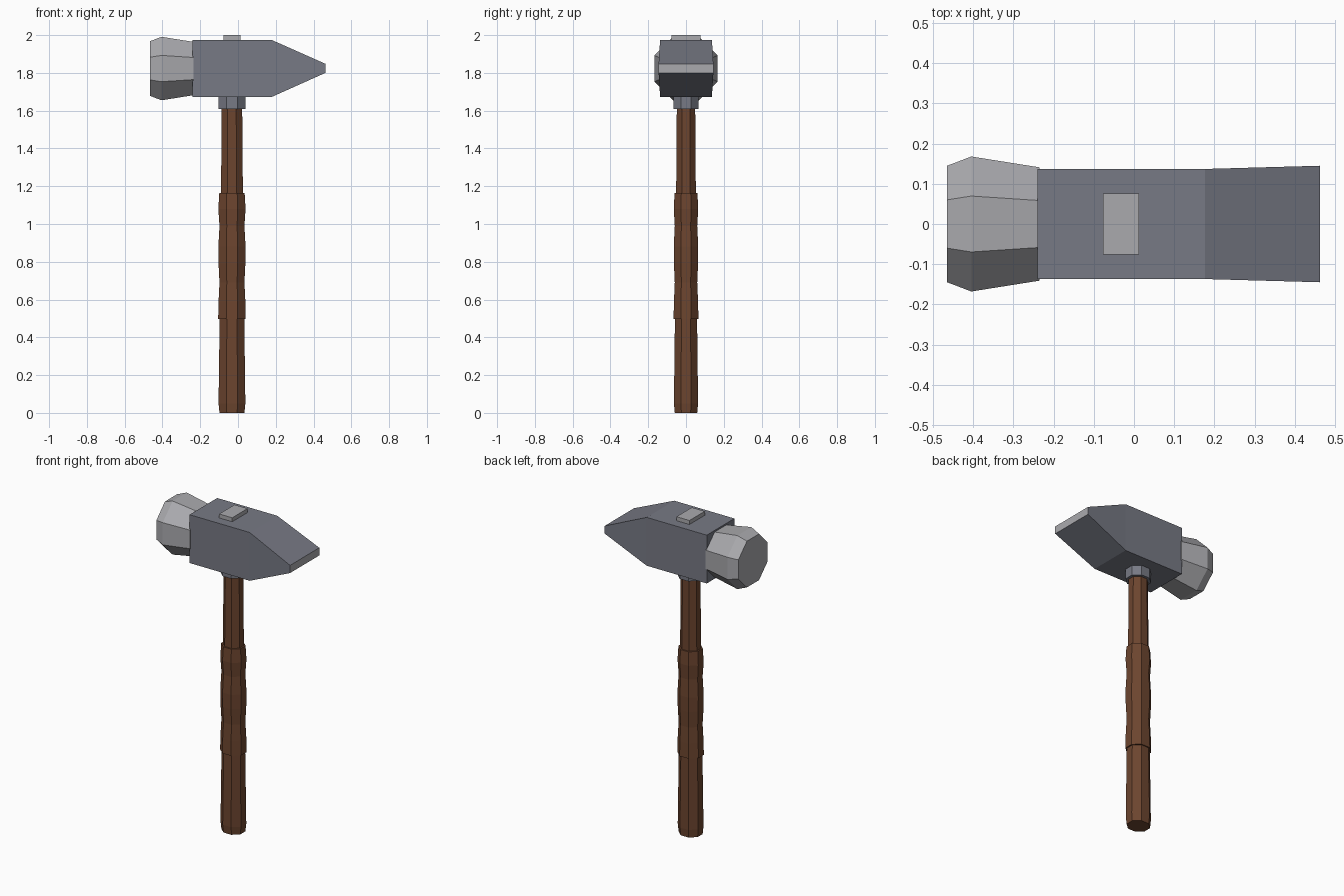
import bpy, bmesh, math
from mathutils import Vector

if "Cube" in bpy.data.objects:
    bpy.data.objects.remove(bpy.data.objects["Cube"], do_unlink=True)

SHAFT_X = -0.032   # handle axis
HEAD_Z = 1.823     # striking axis


def material(name, rgb):
    m = bpy.data.materials.new(name)
    m.use_nodes = True
    color = (*rgb, 1)
    m.diffuse_color = color
    m.node_tree.nodes["Principled BSDF"].inputs["Base Color"].default_value = color
    return m


wood = material("brown wood", (0.15, 0.059, 0.028))
dark_steel = material("dark steel", (0.185, 0.193, 0.232))
light_steel = material("light steel", (0.40, 0.40, 0.42))


def finish(name, bm, *mats):
    bmesh.ops.recalc_face_normals(bm, faces=bm.faces)
    mesh = bpy.data.meshes.new(name)
    bm.to_mesh(mesh)
    bm.free()
    for m in mats:
        mesh.materials.append(m)
    obj = bpy.data.objects.new(name, mesh)
    bpy.context.collection.objects.link(obj)
    return obj


def loft(bm, rings):
    """Skin a list of equal-length point rings and cap both ends."""
    loops = [[bm.verts.new(p) for p in ring] for ring in rings]
    n = len(loops[0])
    for a, b in zip(loops, loops[1:]):
        for i in range(n):
            j = (i + 1) % n
            bm.faces.new((a[i], a[j], b[j], b[i]))
    bm.faces.new(loops[0])
    bm.faces.new(loops[-1])


def octagon(half_a, half_b):
    """Eight points with flats on the axes, given across-flat half widths."""
    k = 1 / math.cos(math.pi / 8)
    angles = [(i + 0.5) * math.pi / 4 for i in range(8)]
    return [(half_a * k * math.cos(t), half_b * k * math.sin(t)) for t in angles]


def upright(name, profile, mat, depth=0.9):
    """Octagonal column on the handle axis from (height, half width) pairs."""
    bm = bmesh.new()
    loft(bm, [[(SHAFT_X + a, b, z) for a, b in octagon(r, r * depth)]
              for z, r in profile])
    return finish(name, bm, mat)


# Handle: butt, waisted grip, slim neck and steel collar
upright("handle_butt", [(0, 0.066), (0.05, 0.071), (0.51, 0.065)], wood)
upright("handle_grip", [(0.498, 0.073), (0.59, 0.071), (0.69, 0.066),
                        (0.79, 0.071), (0.88, 0.072), (0.99, 0.066),
                        (1.08, 0.072), (1.165, 0.067)], wood)
upright("handle_neck", [(1.15, 0.058), (1.63, 0.054)], wood)
upright("collar", [(1.61, 0.071), (1.69, 0.071)], dark_steel, 0.92)

# Head: square body tapering to a slightly flared wedge, with a polished tip
bm = bmesh.new()
sections = [(-0.24, 0.137, 1.672, 1.975),
            (0.177, 0.137, 1.672, 1.975),
            (0.463, 0.145, 1.80, 1.848)]
loft(bm, [[(x, -w, lo), (x, w, lo), (x, w, hi), (x, -w, hi)]
          for x, w, lo, hi in sections])
head = finish("head_body", bm, dark_steel, light_steel)
for face in head.data.polygons:
    if face.normal.x > 0.9:
        face.material_index = 1

# Striking face: flared octagonal drum
bm = bmesh.new()
loft(bm, [[(x, a, HEAD_Z + b) for a, b in octagon(r, r)]
          for x, r in [(-0.465, 0.145), (-0.405, 0.168), (-0.235, 0.141)]])
finish("striking_face", bm, light_steel)

# Wedge showing through the top of the head
bm = bmesh.new()
bmesh.ops.create_cube(bm, size=1)
bmesh.ops.scale(bm, vec=Vector((0.09, 0.152, 0.05)), verts=bm.verts)
bmesh.ops.translate(bm, vec=Vector((SHAFT_X, 0, 1.975)), verts=bm.verts)
finish("top_wedge", bm, light_steel)
